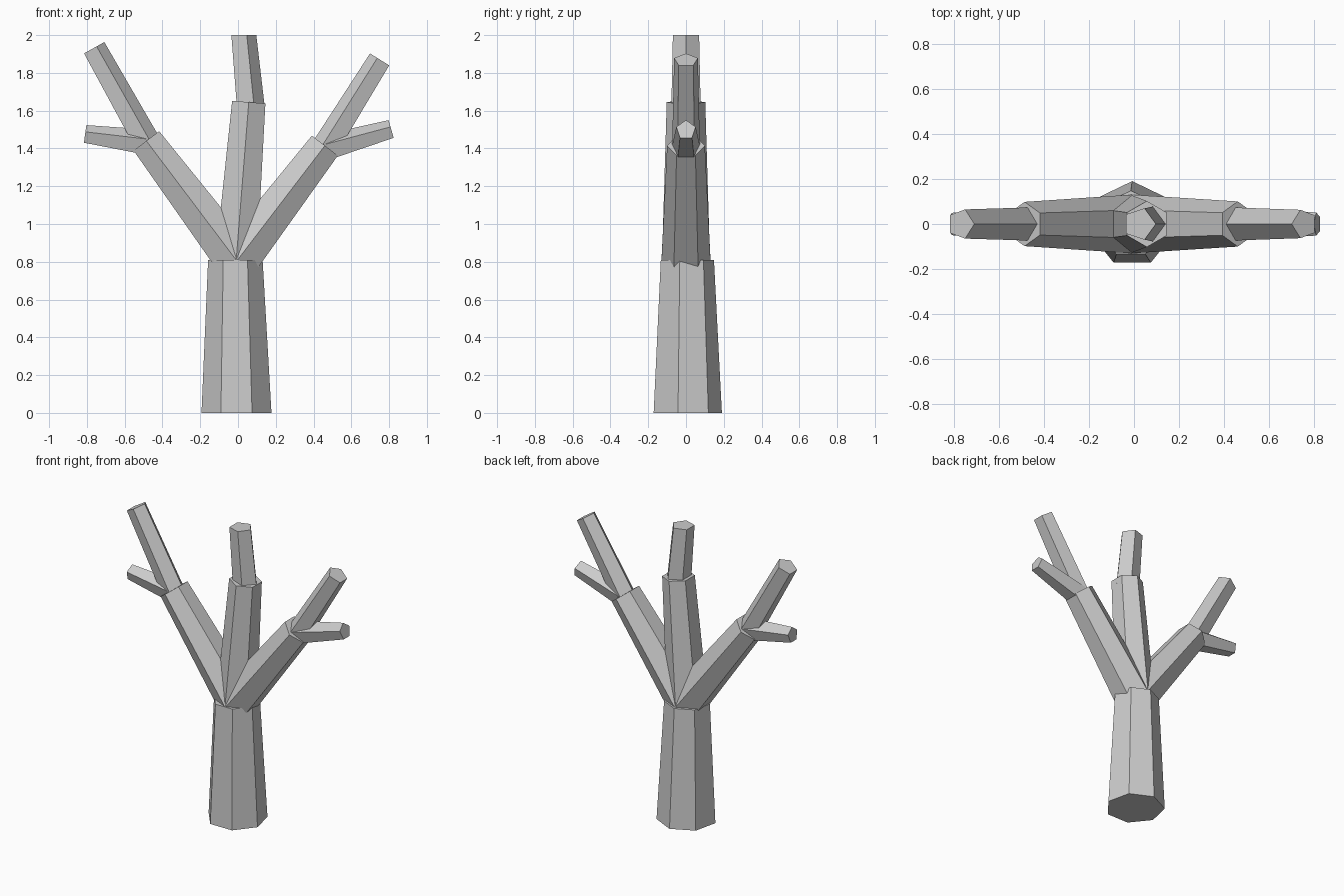
import bpy, bmesh, math
from mathutils import Vector

cube = bpy.data.objects.get("Cube")
if cube:
    bpy.data.objects.remove(cube, do_unlink=True)

GREY = (0.6, 0.6, 0.6, 1.0)
bark = bpy.data.materials.new("bark_grey")
bark.use_nodes = True
bark.diffuse_color = GREY
bark.node_tree.nodes["Principled BSDF"].inputs["Base Color"].default_value = GREY


def limb(name, start, end, r0, r1, sides, phase=0.0, level=False):
    """Tapered prism between two (x, z) points; level keeps its ends horizontal."""
    a, b = Vector((start[0], 0, start[1])), Vector((end[0], 0, end[1]))
    axis = Vector((0, 0, 1)) if level else (b - a).normalized()
    u = Vector((0, 1, 0))
    w = axis.cross(u)
    if w.z < 0 or level:
        w = -w
    bm = bmesh.new()
    rings = []
    for centre, r in ((a, r0), (b, r1)):
        ring = []
        for i in range(sides):
            t = phase + math.tau * i / sides
            ring.append(bm.verts.new(centre + r * (math.cos(t) * u + math.sin(t) * w)))
        rings.append(ring)
    low, high = rings
    for i in range(sides):
        j = (i + 1) % sides
        bm.faces.new((low[i], low[j], high[j], high[i]))
    bm.faces.new(low)
    bm.faces.new(high)
    bmesh.ops.recalc_face_normals(bm, faces=bm.faces[:])
    mesh = bpy.data.meshes.new(name)
    bm.to_mesh(mesh)
    bm.free()
    mesh.materials.append(bark)
    obj = bpy.data.objects.new(name, mesh)
    bpy.context.collection.objects.link(obj)
    return obj


UP = math.pi / 2

# Trunk
limb("trunk", (-0.008, 0.0), (-0.014, 0.81), 0.19, 0.148, 7, level=True)

# Three main branches
limb("middle_branch", (-0.012, 0.78), (0.057, 1.645), 0.128, 0.102, 6)
limb("right_branch", (-0.01, 0.81), (-0.485, 1.44), 0.13, 0.098, 6)
limb("left_branch", (-0.01, 0.80), (0.46, 1.415), 0.13, 0.1, 6)

# Twigs growing from the branch ends
limb("middle_twig", (0.062, 1.6), (0.024, 2.0), 0.082, 0.073, 5, UP, level=True)
limb("right_upper_twig", (-0.46, 1.38), (-0.767, 1.93), 0.078, 0.068, 5, UP)
limb("right_lower_twig", (-0.47, 1.425), (-0.81, 1.472), 0.075, 0.052, 5, UP)
limb("left_upper_twig", (0.44, 1.36), (0.755, 1.868), 0.078, 0.066, 5, UP)
limb("left_lower_twig", (0.47, 1.40), (0.812, 1.498), 0.075, 0.054, 5, UP)
